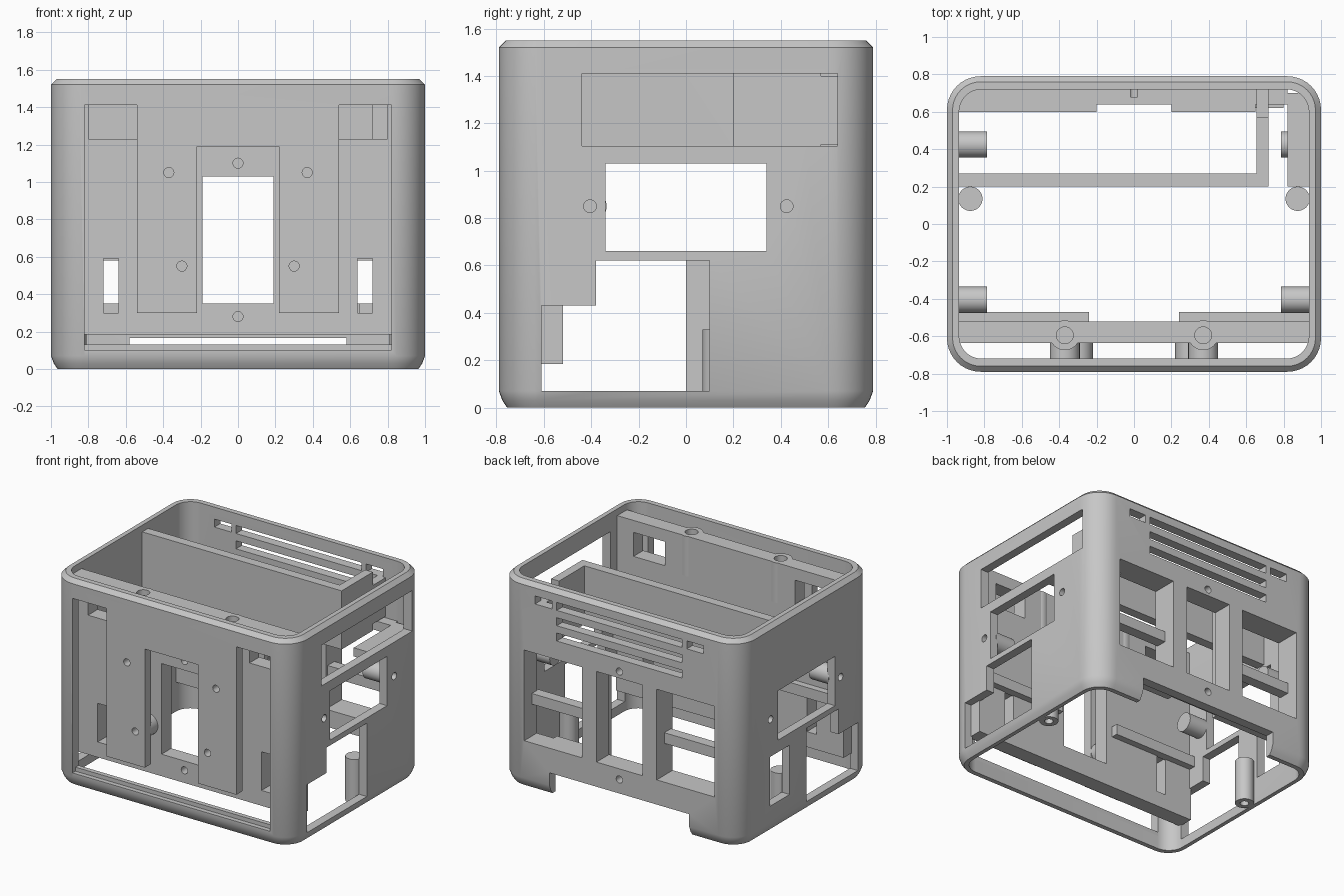
import bpy, bmesh, math
from mathutils import Matrix, Vector

if "Cube" in bpy.data.objects:
    bpy.data.objects.remove(bpy.data.objects["Cube"], do_unlink=True)

grey = bpy.data.materials.new("plain grey")
grey.use_nodes = True
GREY = (0.57, 0.57, 0.57, 1)
grey.diffuse_color = GREY
grey.node_tree.nodes["Principled BSDF"].inputs["Base Color"].default_value = GREY


def finish(name, bm):
    bmesh.ops.recalc_face_normals(bm, faces=bm.faces)
    mesh = bpy.data.meshes.new(name)
    bm.to_mesh(mesh)
    bm.free()
    mesh.materials.append(grey)
    ob = bpy.data.objects.new(name, mesh)
    bpy.context.collection.objects.link(ob)
    return ob


def block(name, x, y, z):
    """Box given by its (low, high) range on each axis."""
    bm = bmesh.new()
    bmesh.ops.create_cube(bm, size=1)
    for v in bm.verts:
        v.co = Vector([(r[0] + r[1]) / 2 + c * (r[1] - r[0]) for r, c in zip((x, y, z), v.co)])
    return finish(name, bm)


def rod(name, start, end, radius, sides=32):
    a, b = Vector(start), Vector(end)
    turn = (b - a).to_track_quat("Z", "Y").to_matrix().to_4x4()
    bm = bmesh.new()
    bmesh.ops.create_cone(bm, cap_ends=True, segments=sides, radius1=radius, radius2=radius,
                          depth=(b - a).length, matrix=Matrix.Translation((a + b) / 2) @ turn)
    return finish(name, bm)


def rounded_prism(name, hx, hy, radius, levels, steps=10):
    """Stack of rounded rectangles; levels are (height, inset)."""
    bm = bmesh.new()
    rings = []
    for z, inset in levels:
        ring = []
        for corner, (sx, sy) in enumerate([(1, 1), (-1, 1), (-1, -1), (1, -1)]):
            for i in range(steps + 1):
                a = (corner + i / steps) * math.pi / 2
                r = radius - inset
                ring.append(bm.verts.new((sx * (hx - radius) + r * math.cos(a),
                                          sy * (hy - radius) + r * math.sin(a), z)))
        rings.append(ring)
    for low, high in zip(rings, rings[1:]):
        for i in range(len(low)):
            j = (i + 1) % len(low)
            bm.faces.new((low[i], low[j], high[j], high[i]))
    bm.faces.new(rings[0])
    bm.faces.new(rings[-1])
    return finish(name, bm)


def cut(targets, *cutters):
    for c in cutters:
        for t in targets:
            mod = t.modifiers.new("cut", "BOOLEAN")
            mod.object, mod.operation, mod.solver = c, "DIFFERENCE", "EXACT"
            bpy.context.view_layer.objects.active = t
            bpy.ops.object.modifier_apply(modifier=mod.name)
        bpy.data.objects.remove(c, do_unlink=True)


# Open rounded shell
shell = rounded_prism("shell", 1, 0.79, 0.18,
                      [(0, 0.035), (0.03, 0.015), (0.07, 0), (1.52, 0), (1.55, 0.03)])
cut([shell], rounded_prism("cavity", 0.935, 0.72, 0.12, [(-0.2, 0), (1.8, 0)]))
parts = [shell]

# Front openings around the two raised panels
wall = (-0.9, -0.66)
cut([shell], block("c", (-0.82, 0.82), wall, (0.1, 0.3)),
    block("c", (-0.22, 0.22), wall, (0.29, 1.19)))
for s in (-1, 1):
    cut([shell], block("c", sorted((s * 0.54, s * 0.82)), wall, (0.29, 1.41)))
parts.append(block("front_sill", (-0.83, 0.83), (-0.755, -0.72), (0.09, 0.13)))

# Inner front plate with its ribs, posts and windows
front_plate = block("front_plate", (-0.945, 0.945), (-0.635, -0.52), (0.185, 1.5))
parts.append(front_plate)
cut([front_plate], block("c", (-0.19, 0.19), (-0.8, -0.4), (0.35, 1.03)))
for z in (0.28, 1.1):
    cut([front_plate], rod("c", (0, -0.8, z), (0, -0.54, z), 0.027, 16))
for s in (-1, 1):
    rib = block("front_rib", sorted((s * 0.24, s * 0.94)), (-0.53, -0.47), (0.58, 0.66))
    post = rod("front_top_post", (s * 0.37, -0.595, 1.2), (s * 0.37, -0.595, 1.5), 0.08)
    parts += [rib, post]
    cut([front_plate],
        block("c", sorted((s * 0.54, s * 0.8)), (-0.8, -0.4), (1.23, 1.41)),
        block("c", sorted((s * 0.64, s * 0.72)), (-0.8, -0.4), (0.3, 0.59)))
    cut([front_plate, post],
        rod("c", (s * 0.37, -0.595, 1.3), (s * 0.37, -0.595, 1.7), 0.045, 24))
    for x, z in ((0.37, 1.05), (0.3, 0.55)):
        boss = rod("front_boss", (s * x, -0.73, z), (s * x, -0.63, z), 0.08)
        parts.append(boss)
        cut([shell, boss], rod("c", (s * x, -0.9, z), (s * x, -0.64, z), 0.027, 16))

# Thick back frame
back = [block("back_frame", (-0.94, 0.82), (0.64, 0.73), (0.22, 1.1)),
        block("back_pad_right", (-0.94, -0.2), (0.6, 0.65), (0.22, 1.1)),
        block("back_pad_left", (0.2, 0.65), (0.6, 0.65), (0.22, 1.1))]
parts += back
behind = (0.5, 0.9)
for x in ((-0.79, -0.31), (-0.19, 0.19), (0.31, 0.79)):
    cut([shell] + back, block("c", x, behind, (0.35, 1.03)))
for z in (0.27, 1.08):
    cut([shell] + back[:1], rod("c", (0, 0.68, z), (0, 0.9, z), 0.027, 16))

# Back vents and the open bottom edge between the feet
for i in range(3):
    z = 1.4 - i * 0.115
    cut([shell], block("c", (-0.52, 0.52), behind, (z, z + 0.06)))
for s in (-1, 1):
    cut([shell], block("c", sorted((s * 0.56, s * 0.7)), behind, (1.4, 1.46)))
    parts.append(block("back_crossbar", sorted((s * 0.3, s * 0.8)), (0.62, 0.7), (0.59, 0.67)))
cut([shell], block("c", (-0.58, 0.58), behind, (-0.1, 0.165)))

# Side windows, screw bosses and short corner posts
for s in (-1, 1):
    side = sorted((s * 0.8, s * 1.1))
    cut([shell], block("c", side, (-0.34, 0.34), (0.66, 1.03)),
        block("c", side, (-0.61, -0.37), (0.07, 0.43)),
        block("c", side, (-0.38, 0.1 if s > 0 else 0), (0.07, 0.62)))
    for y in (-0.405, 0.425):
        boss = rod("side_boss", (s * 0.95, y, 0.85), (s * 0.785, y, 0.85), 0.07)
        parts.append(boss)
        cut([shell, boss], rod("c", (s * 1.1, y, 0.85), (s * 0.82, y, 0.85), 0.027, 16))
    post = rod("corner_post", (s * 0.875, 0.135, 0), (s * 0.875, 0.135, 0.33), 0.065)
    parts.append(post)
    cut([post], rod("c", (s * 0.875, 0.135, -0.1), (s * 0.875, 0.135, 0.2), 0.03, 16))
cut([shell], block("c", (0.8, 1.1), (-0.44, 0.64), (1.105, 1.41)),
    block("c", (-1.1, -0.8), (0.2, 0.43), (0.2, 0.57)))

# Inner divider walls and the shelf below the long side slot
parts += [block("divider", (-0.945, 0.72), (0.2, 0.27), (1.06, 1.5)),
          block("divider_end", (0.655, 0.72), (0.26, 0.57), (1.06, 1.5)),
          block("divider_end_low", (0.655, 0.72), (0.56, 0.73), (1.11, 1.4)),
          block("side_shelf", (0.82, 0.945), (0.2, 0.7), (1.035, 1.1))]

# Smooth only the gentle curves
for ob in parts:
    bpy.ops.object.select_all(action="DESELECT")
    ob.select_set(True)
    bpy.context.view_layer.objects.active = ob
    bpy.ops.object.shade_smooth_by_angle(angle=math.radians(28))
